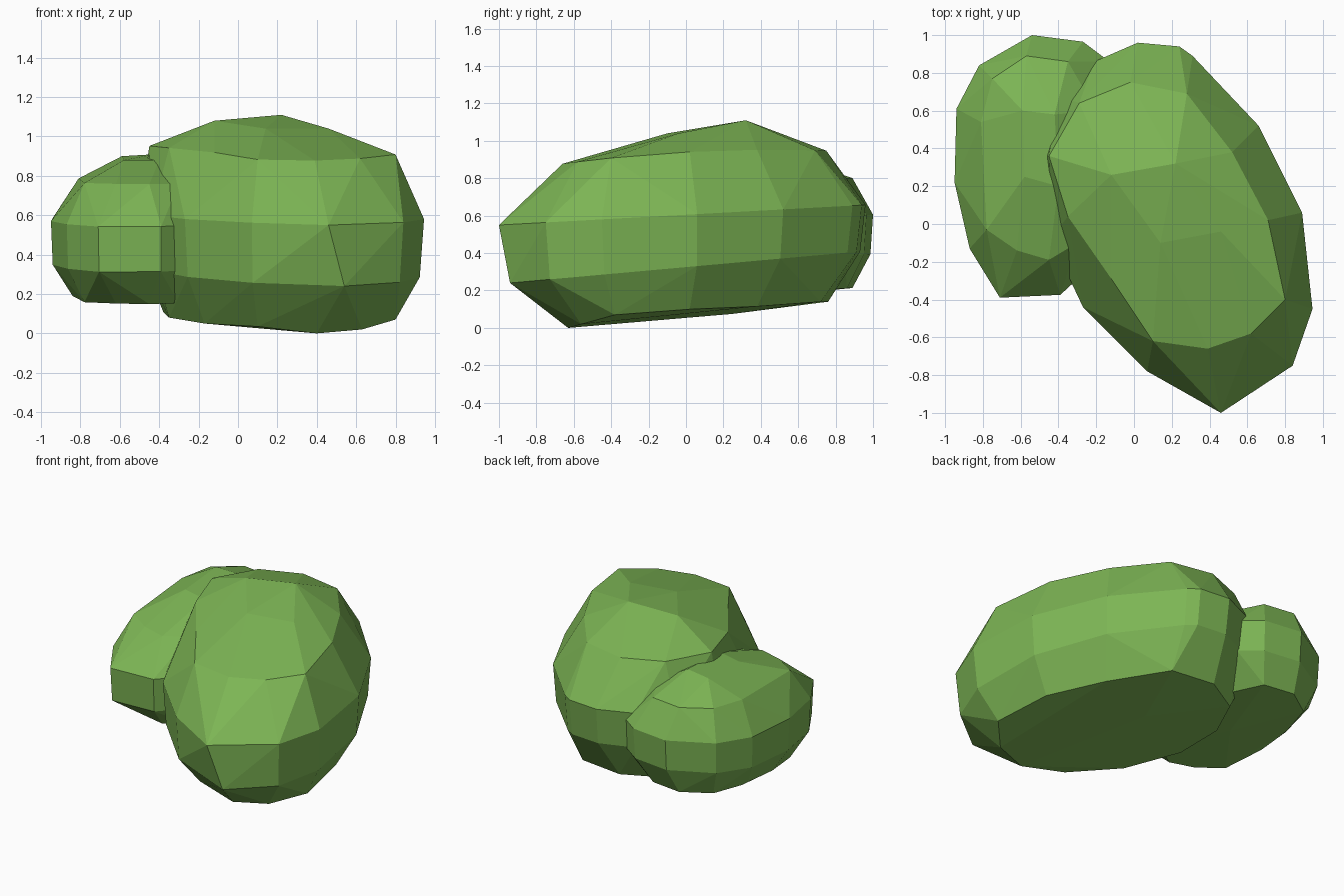
import bpy, bmesh, math

leaf = bpy.data.materials.new("leaf_green")
leaf.diffuse_color = (0.205, 0.465, 0.09, 1)


def tilted(outline, z, slope, scale=1.0, pivot=(0, 0), droop=0.0):
    """Place a plan outline on a plane that rises to the back and droops at both ends."""
    ring = []
    for x, y in outline:
        x = pivot[0] + (x - pivot[0]) * scale
        y = pivot[1] + (y - pivot[1]) * scale
        ring.append((x, y, z + slope * y - droop * y * y))
    return ring


def clump(name, rings):
    """Flat-faced skin stretched over the stacked rings."""
    bm = bmesh.new()
    for ring in rings:
        for p in ring:
            bm.verts.new(p)
    bmesh.ops.convex_hull(bm, input=bm.verts[:])
    loose = [v for v in bm.verts if not v.link_faces]
    bmesh.ops.delete(bm, geom=loose, context='VERTS')
    bmesh.ops.dissolve_limit(bm, angle_limit=math.radians(3),
                             verts=bm.verts[:], edges=bm.edges[:])
    bmesh.ops.recalc_face_normals(bm, faces=bm.faces[:])
    me = bpy.data.meshes.new(name)
    bm.to_mesh(me)
    bm.free()
    me.materials.append(leaf)
    ob = bpy.data.objects.new(name, me)
    bpy.context.collection.objects.link(ob)


# Large clump: belly, widest outline, shoulder outline and crown
belly = [(0.40, -0.63, 0.0), (0.63, -0.56, 0.02), (0.80, -0.38, 0.07),
         (0.74, 0.02, 0.10), (0.55, 0.38, 0.115), (0.29, 0.72, 0.14),
         (-0.02, 0.76, 0.14), (-0.27, 0.62, 0.13), (-0.38, 0.36, 0.11),
         (-0.35, 0.04, 0.08), (-0.17, -0.30, 0.05), (0.10, -0.56, 0.035),
         (0.35, -0.20, 0.035), (0.12, 0.25, 0.075)]
wide = [(0.46, -1.0), (0.84, -0.75), (0.945, -0.45), (0.89, 0.06), (0.66, 0.52),
        (0.31, 0.89), (0.24, 0.94), (0.02, 0.96), (-0.21, 0.86), (-0.40, 0.68),
        (-0.50, 0.35), (-0.44, -0.08), (-0.27, -0.44), (0.07, -0.78)]
lower = [(0.55, -0.97)] + wide[1:]
shoulder = [(0.39, -0.66), (0.62, -0.58), (0.80, -0.40), (0.71, 0.02), (0.52, 0.38),
            (0.28, 0.69), (-0.02, 0.75), (-0.29, 0.64), (-0.45, 0.36),
            (-0.35, 0.04), (-0.12, -0.29), (0.10, -0.62)]
crown = [(0.22, 0.32, 1.11), (-0.12, 0.26, 1.08), (0.14, -0.10, 1.04),
         (0.46, -0.04, 1.04), (0.36, -0.36, 0.95)]
clump("large_bush_clump", [
    belly,
    tilted(lower, 0.325, 0.09, 0.97, (0.22, 0)),
    tilted(wide, 0.605, 0.055),
    tilted(shoulder, 0.94, 0.055, droop=0.06),
    crown])

# Small clump tucked behind the left side
wide = [(-0.71, -0.39), (-0.39, -0.375), (-0.2, -0.2), (-0.1, 0.2), (-0.08, 0.6),
        (-0.13, 0.86), (-0.27, 0.965), (-0.54, 1.0), (-0.82, 0.84), (-0.94, 0.61),
        (-0.95, 0.22), (-0.87, -0.13)]
shoulder = [(-0.62, -0.14), (-0.45, -0.19), (-0.3, -0.1), (-0.2, 0.25), (-0.2, 0.6),
            (-0.35, 0.86), (-0.57, 0.89), (-0.75, 0.77), (-0.81, 0.54),
            (-0.80, 0.26), (-0.78, -0.03)]
crown = [(-0.59, 0.60, 0.90), (-0.58, 0.25, 0.88), (-0.42, 0.58, 0.91),
         (-0.40, 0.2, 0.88)]
clump("small_bush_clump", [
    tilted(shoulder, 0.16, 0.06, 1.0, (-0.5, 0.35)),
    [(-0.84, 0.25, 0.19), (-0.83, 0.5, 0.205), (-0.5, 0.35, 0.16)],
    tilted(wide, 0.335, 0.06, 0.98, (-0.5, 0.3)),
    tilted(wide, 0.56, 0.045),
    tilted(shoulder, 0.765, 0.04),
    crown])
